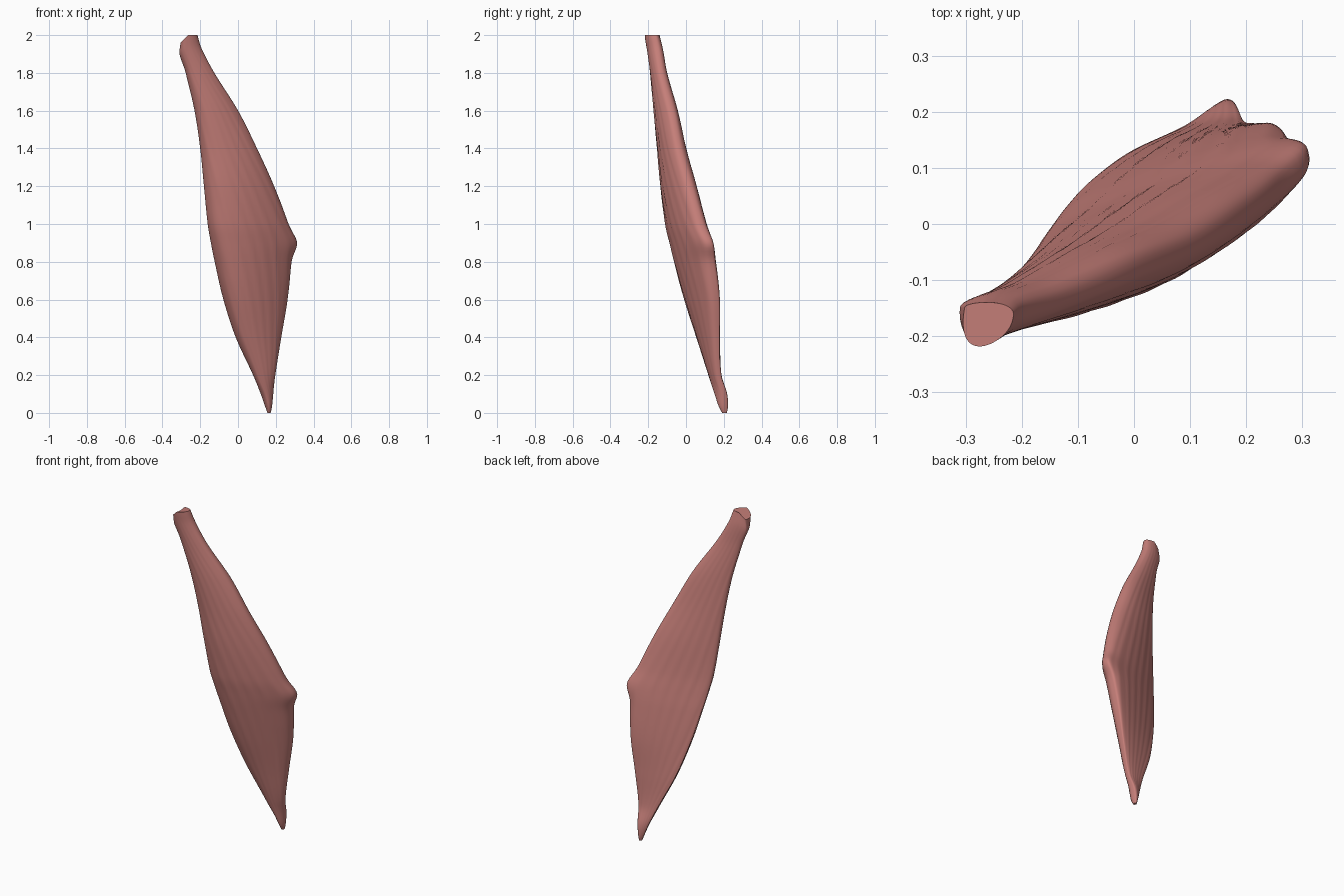
import bpy
import bmesh
import math

default_cube = bpy.data.objects.get("Cube")
if default_cube:
    bpy.data.objects.remove(default_cube, do_unlink=True)

# Stations from tip to tip:
# height, left edge x/y, right edge x/y, front bulge, back bulge
STATIONS = [
    (0.00, 0.156, 0.203, 0.172, 0.208, 0.013, 0.009),
    (0.03, 0.146, 0.199, 0.177, 0.210, 0.028, 0.015),
    (0.10, 0.121, 0.188, 0.184, 0.206, 0.042, 0.016),
    (0.20, 0.08, 0.167, 0.197, 0.178, 0.050, 0.012),
    (0.40, -0.012, 0.123, 0.227, 0.172, 0.080, 0.014),
    (0.60, -0.077, 0.072, 0.258, 0.168, 0.105, 0.022),
    (0.80, -0.123, 0.022, 0.278, 0.142, 0.116, 0.032),
    (0.90, -0.143, -0.005, 0.284, 0.120, 0.115, 0.038),
    (1.00, -0.16, -0.03, 0.264, 0.085, 0.110, 0.045),
    (1.20, -0.18, -0.06, 0.19, 0.025, 0.100, 0.050),
    (1.40, -0.20, -0.085, 0.10, -0.035, 0.082, 0.048),
    (1.60, -0.23, -0.112, 0.0, -0.075, 0.070, 0.040),
    (1.80, -0.277, -0.14, -0.125, -0.13, 0.052, 0.032),
    (1.93, -0.31, -0.15, -0.193, -0.152, 0.055, 0.027),
    (2.00, -0.302, -0.15, -0.215, -0.165, 0.061, 0.018),
]
RINGS = 110
SIDES = 72


def tangent(i):
    """Slope of every column at station i."""
    a = STATIONS[max(i - 1, 0)]
    b = STATIONS[min(i + 1, len(STATIONS) - 1)]
    return [(q - p) / (b[0] - a[0]) for p, q in zip(a, b)]


def sample(z):
    """Smooth interpolation of the stations at height z."""
    i = 0
    while i < len(STATIONS) - 2 and z > STATIONS[i + 1][0]:
        i += 1
    a, b = STATIONS[i], STATIONS[i + 1]
    h = b[0] - a[0]
    t = (z - a[0]) / h
    s = t * t * (3 - 2 * t)
    k0, k1 = t * (1 - t) ** 2 * h, t * t * (t - 1) * h
    return [p + (q - p) * s + m * k0 + n * k1
            for p, q, m, n in zip(a, b, tangent(i), tangent(i + 1))]


def section(z):
    """Flattened, slanted cross-section with fine fibre grooves."""
    _, lx, ly, rx, ry, front, back = sample(z)
    dx, dy = rx - lx, ry - ly
    width = math.hypot(dx, dy)
    nx, ny = dy / width, -dx / width
    fade = math.sin(math.pi * z / 2)
    # The lower right border is a blunt rim, the upper one is rounded
    blunt = 0.85 - 0.2 * min(1, max(0, (1.1 - z) / 0.4))
    # Local corner where the right border changes direction
    corner = math.exp(-((z - 0.9) / 0.06) ** 2)
    points = []
    for k in range(SIDES):
        a = 2 * math.pi * k / SIDES
        u = (1 - math.cos(a)) / 2
        side = math.sin(a)
        if side >= 0:
            # The front belly is fullest toward the left edge
            depth = front * side ** blunt * (1 + 0.25 * math.cos(a))
        else:
            depth = -back * (-side) ** blunt * (1 - 0.3 * math.cos(a))
        fibre = math.sin(40 * u + 12 * z) + 0.6 * math.sin(67 * u + 19 * z)
        depth += 0.0016 * fade * side * fibre
        spur = corner * u ** 6
        x = lx + dx * u + nx * depth + 0.026 * spur
        y = ly + dy * u + ny * depth + 0.01 * spur
        # The upper end is cut at a slight slant
        drop = 5 * max(0, z - 1.8) * max(0, -0.265 - x)
        points.append((x, y, z - drop))
    return points


# Muscle body lofted through the sections and capped at both ends
bm = bmesh.new()
rings = [[bm.verts.new(p) for p in section(2 * i / RINGS)]
         for i in range(RINGS + 1)]
for low, high in zip(rings, rings[1:]):
    for k in range(SIDES):
        n = (k + 1) % SIDES
        bm.faces.new((low[k], low[n], high[n], high[k]))
bm.faces.new(list(reversed(rings[0])))
bm.faces.new(rings[-1])
bmesh.ops.recalc_face_normals(bm, faces=bm.faces)

mesh = bpy.data.meshes.new("muscle_body")
bm.to_mesh(mesh)
bm.free()
body = bpy.data.objects.new("muscle_body", mesh)
bpy.context.collection.objects.link(body)

# Dusky red tissue
color = (0.56, 0.21, 0.19, 1)
tissue = bpy.data.materials.new("red_tissue")
tissue.use_nodes = True
tissue.diffuse_color = color
shader = tissue.node_tree.nodes["Principled BSDF"]
shader.inputs["Base Color"].default_value = color
shader.inputs["Roughness"].default_value = 0.6
mesh.materials.append(tissue)

bpy.ops.object.select_all(action="DESELECT")
body.select_set(True)
bpy.context.view_layer.objects.active = body
bpy.ops.object.shade_smooth_by_angle(angle=math.radians(45))
